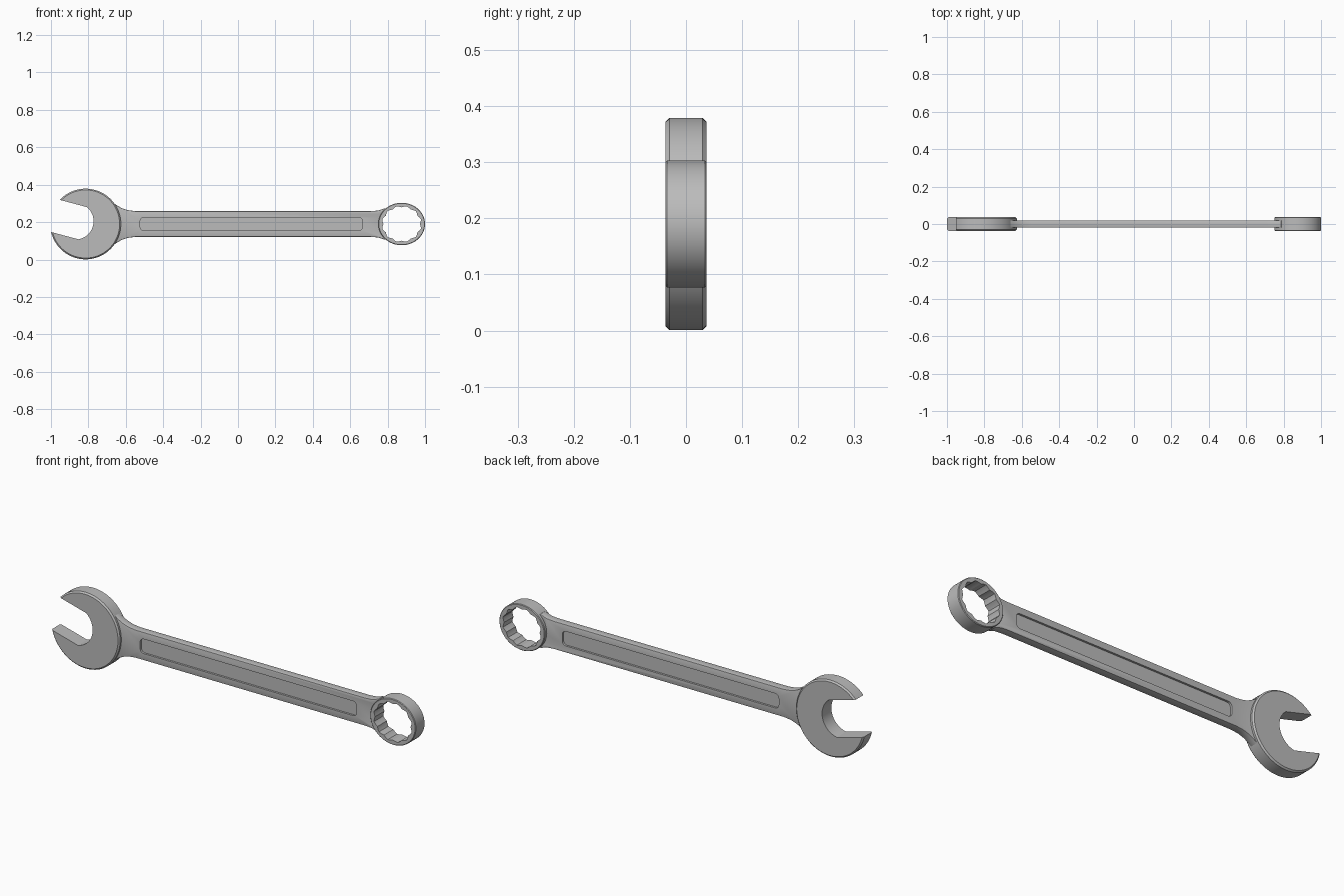
import bpy, bmesh
from math import sin, cos, pi, radians, sqrt, asin

if "Cube" in bpy.data.objects:
    bpy.data.objects.remove(bpy.data.objects["Cube"])

steel = bpy.data.materials.new("steel_grey")
steel.use_nodes = True
GREY = (0.5, 0.5, 0.5, 1)
steel.diffuse_color = GREY
steel.node_tree.nodes["Principled BSDF"].inputs["Base Color"].default_value = GREY

MID = 0.19      # height of the tool's long axis
HALF = 0.0365   # half thickness of both heads


def arc(cx, cz, rx, rz, a0, a1, n):
    return [(cx + rx * cos(a0 + (a1 - a0) * i / n),
             cz + rz * sin(a0 + (a1 - a0) * i / n)) for i in range(n + 1)]


def loft(name, sections, cyclic=False):
    """Join (y, outline) sections into a solid, capped or closed on itself."""
    bm = bmesh.new()
    loops = [[bm.verts.new((x, y, z)) for x, z in pts] for y, pts in sections]
    pairs = list(zip(loops, loops[1:]))
    if cyclic:
        pairs.append((loops[-1], loops[0]))
    else:
        bm.faces.new(loops[0])
        bm.faces.new(loops[-1])
    for a, b in pairs:
        n = len(a)
        for i in range(n):
            j = (i + 1) % n
            bm.faces.new((a[i], a[j], b[j], b[i]))
    bmesh.ops.recalc_face_normals(bm, faces=bm.faces)
    mesh = bpy.data.meshes.new(name)
    bm.to_mesh(mesh)
    bm.free()
    mesh.materials.append(steel)
    ob = bpy.data.objects.new(name, mesh)
    bpy.context.collection.objects.link(ob)
    return ob


def activate(ob):
    bpy.ops.object.select_all(action='DESELECT')
    ob.select_set(True)
    bpy.context.view_layer.objects.active = ob


# Open head: disc with a tilted slot ending in an arc, chamfered outer rim
def head_outline(r):
    half, back, sag = 0.089, -0.016, 0.057
    mouth = pi - asin(half / r)
    pts = arc(0, 0, r, r, -mouth, mouth, 72)
    rs = (half ** 2 + sag ** 2) / (2 * sag)
    a = asin(half / rs)
    pts += arc(back + sag - rs, 0, rs, rs, a, -a, 24)
    t = radians(-15)
    return [(-0.815 + u * cos(t) - v * sin(t), MID + u * sin(t) + v * cos(t))
            for u, v in pts]


CH = 0.007
full, small = head_outline(0.189), head_outline(0.189 - CH)
head = loft("open_head", [(-HALF, small), (CH - HALF, full),
                          (HALF - CH, full), (HALF, small)])

# Ring head: slightly oval ring with a twelve-point hole
RX, RZ, RC = 0.125, 0.1135, 0.875
N = 96
outer = arc(RC, MID, RX, RZ, 0, 2 * pi, N)[:-1]
edge = arc(RC, MID, RX - 0.003, RZ - 0.003, 0, 2 * pi, N)[:-1]
hole = []
for i in range(N):
    k = 1 - 0.09 * abs((i % 8) / 4 - 1)     # zigzag between the points
    hole.append((RC + 0.107 * k * cos(2 * pi * i / N),
                 MID + 0.098 * k * sin(2 * pi * i / N)))
ring = loft("ring_head", [(-HALF, edge), (0.003 - HALF, outer), (HALF - 0.003, outer),
                          (HALF, edge), (HALF, hole), (-HALF, hole)], cyclic=True)

# Handle: straight bar flaring into both heads
upper = [(-0.69, 0.132), (-0.667, 0.114), (-0.645, 0.098), (-0.62, 0.084),
         (-0.59, 0.074), (-0.55, 0.069), (0.71, 0.069), (0.75, 0.072), (0.785, 0.084)]
socket = arc(RC, 0, RX * 0.93, RZ * 0.93, radians(132), radians(228), 16)
lower = [(x, -z) for x, z in reversed(upper)]
bar = [(x, MID + z) for x, z in upper + socket + lower]
handle = loft("handle", [(-0.02, bar), (0.02, bar)])
bevel = handle.modifiers.new("edge", 'BEVEL')
bevel.width = 0.003
bevel.segments = 2
bevel.limit_method = 'ANGLE'
bevel.angle_limit = radians(60)
activate(handle)
bpy.ops.object.modifier_apply(modifier="edge")

# Shallow rounded recess on both sides of the handle
x0, x1, h, r = -0.523, 0.665, 0.036, 0.02
recess = []
for cx, cz, q in ((x1 - r, h - r, 0), (x0 + r, h - r, 1),
                  (x0 + r, r - h, 2), (x1 - r, r - h, 3)):
    recess += arc(cx, MID + cz, r, r, q * pi / 2, (q + 1) * pi / 2, 6)
for side in (-1, 1):
    cutter = loft("recess_cutter", [(side * 0.01, recess), (side * 0.05, recess)])
    cutter.hide_render = True
    cut = handle.modifiers.new("recess", 'BOOLEAN')
    cut.operation = 'DIFFERENCE'
    cut.solver = 'EXACT'
    cut.object = cutter
    activate(handle)
    bpy.ops.object.modifier_apply(modifier="recess")
    bpy.data.objects.remove(cutter)

for ob in (head, ring, handle):
    activate(ob)
    bpy.ops.object.shade_smooth_by_angle(angle=radians(25))
